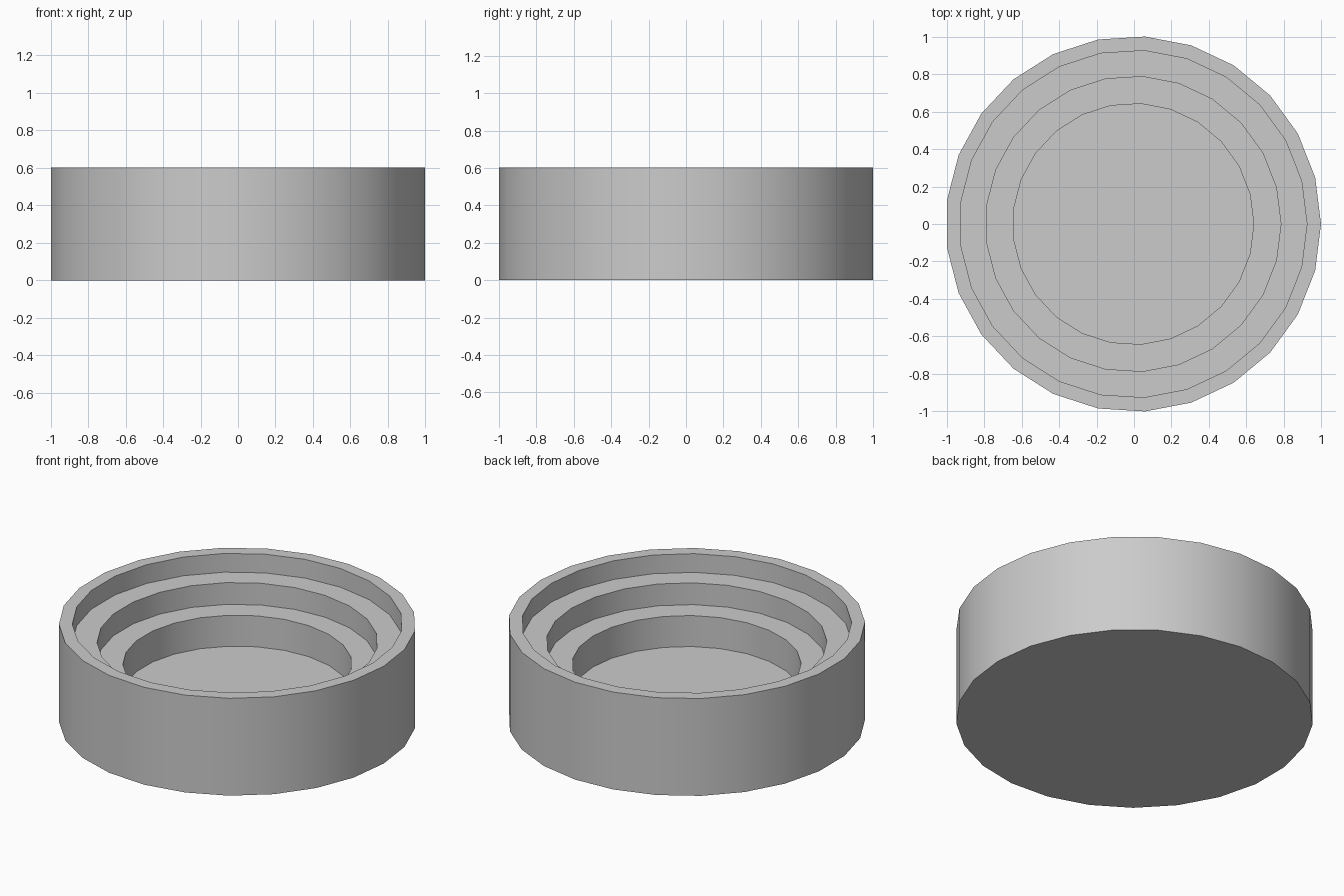
import bpy, bmesh
from math import cos, sin, tau, radians

if "Cube" in bpy.data.objects:
    bpy.data.objects.remove(bpy.data.objects["Cube"])

SIDES = 25
SHIFT = -0.004  # centres the odd-sided outline on x = 0

# Half-section (radius, height): outer wall, rim, then steps down to the floor
profile = [(1.002, 0.0), (1.002, 0.603),
           (0.927, 0.603), (0.927, 0.487),
           (0.788, 0.487), (0.788, 0.352),
           (0.643, 0.352), (0.643, 0.16)]

bm = bmesh.new()
rings = [[bm.verts.new((r * cos(tau * i / SIDES) + SHIFT, r * sin(tau * i / SIDES), z))
          for i in range(SIDES)] for r, z in profile]

# Walls and ledges
for low, high in zip(rings, rings[1:]):
    for i in range(SIDES):
        j = (i + 1) % SIDES
        bm.faces.new((low[i], low[j], high[j], high[i]))

# Underside and inner floor
bm.faces.new(rings[0][::-1])
bm.faces.new(rings[-1])

mesh = bpy.data.meshes.new("stepped_dish")
bm.to_mesh(mesh)
bm.free()
dish = bpy.data.objects.new("stepped_dish", mesh)
bpy.context.collection.objects.link(dish)

# Smooth round walls, sharp rims
bpy.context.view_layer.objects.active = dish
dish.select_set(True)
bpy.ops.object.shade_smooth_by_angle(angle=radians(30))
